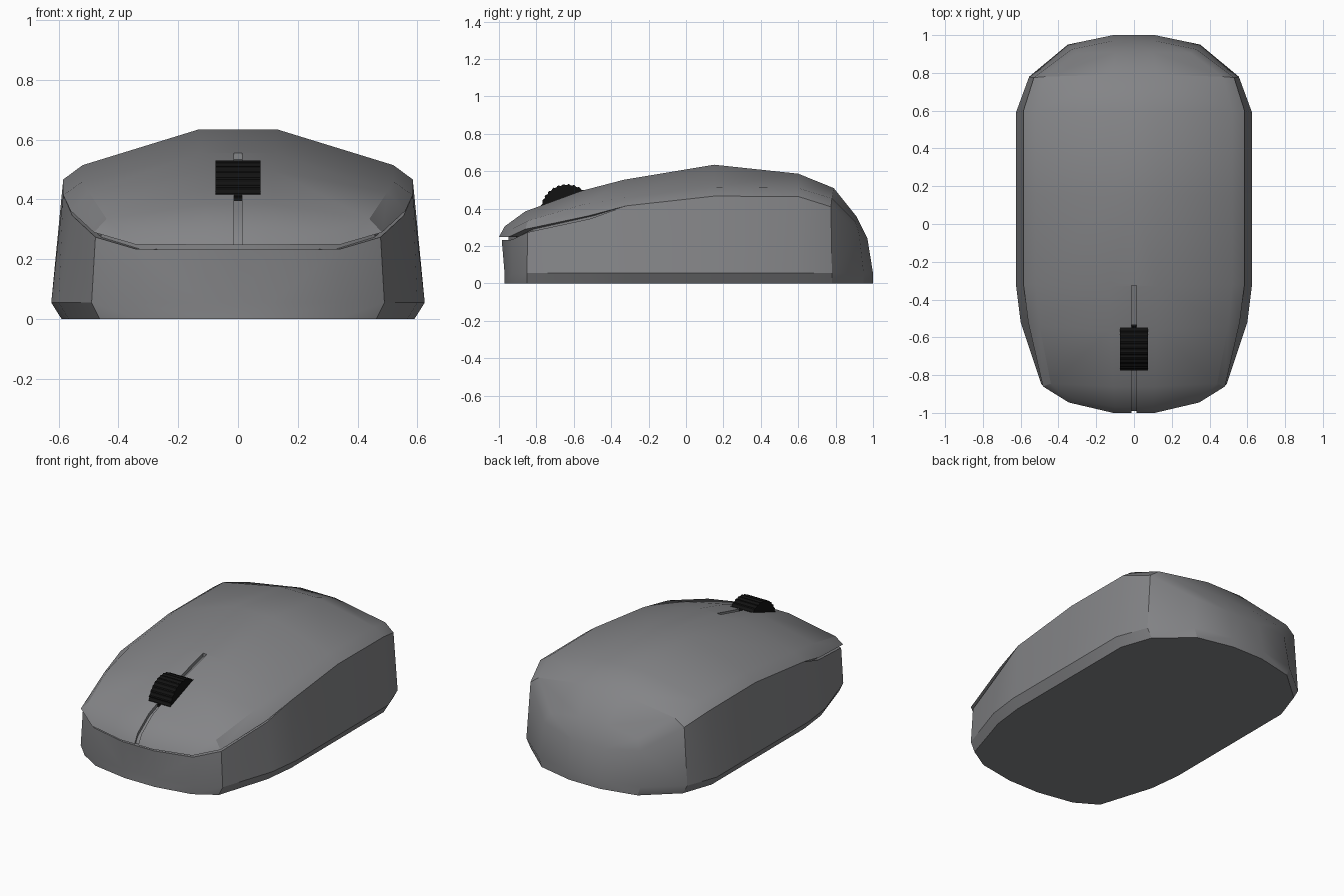
import bpy, bmesh, math
from mathutils import Vector

if "Cube" in bpy.data.objects:
    bpy.data.objects.remove(bpy.data.objects["Cube"])


def material(name, rgb):
    m = bpy.data.materials.new(name)
    m.diffuse_color = (*rgb, 1)
    m.use_nodes = True
    m.node_tree.nodes["Principled BSDF"].inputs["Base Color"].default_value = m.diffuse_color
    return m


GREY = material("shell grey", (0.23, 0.232, 0.242))
BLACK = material("wheel black", (0.006, 0.006, 0.006))


def make_object(name, bm, mat):
    bmesh.ops.recalc_face_normals(bm, faces=bm.faces[:])
    me = bpy.data.meshes.new(name)
    bm.to_mesh(me)
    bm.free()
    me.materials.append(mat)
    ob = bpy.data.objects.new(name, me)
    bpy.context.collection.objects.link(ob)
    return ob


def activate(ob):
    bpy.ops.object.select_all(action='DESELECT')
    ob.select_set(True)
    bpy.context.view_layer.objects.active = ob


# half outlines from front centre to back centre
low = [(.11, -.97), (.35, -.93), (.49, -.85), (.6, -.52), (.625, -.32),
       (.625, .15), (.625, .59), (.555, .78), (.35, .95), (.11, 1)]
rim = [(.11, -1, .248), (.345, -.945, .25), (.482, -.86, .29), (.56, -.52, .362),
       (.585, -.32, .415), (.585, .15, .467), (.585, .6, .465), (.53, .775, .41),
       (.33, .925, .27), (.11, .97, .24)]
shoulder = [(.32, -.925, .295), (.44, -.845, .335), (.5, -.54, .425), (.52, -.32, .46),
            (.52, .15, .515), (.52, .6, .51), (.47, .78, .455), (.3, .905, .33)]
ridge = [(.1, -.97, .305), (.11, -.86, .385), (.12, -.56, .495), (.13, -.33, .555),
         (.13, .15, .635), (.13, .6, .587), (.12, .79, .51), (.1, .91, .36)]
shoulder = [rim[0]] + shoulder + [rim[-1]]
ridge = [rim[0]] + ridge + [rim[-1]]


def station(i):
    """Section from the bottom centre, round the side, to the top centre."""
    lx, ly = low[i]
    r = Vector(rim[i])
    seam = [r, r, r]
    if i < 4:  # open seam under the front buttons
        b = Vector((r.x * .99, r.y * .985, r.z - .016))
        seam = [b, Vector((r.x * .95, r.y * .95, b.z)), Vector((r.x * .95, r.y * .95, r.z))]
    c = ridge[i]
    return [Vector((0, ly, 0)), Vector((lx * .945, ly, 0)), Vector((lx, ly, .055)),
            *seam, r, Vector(shoulder[i]), Vector(c), Vector((0, c[1], c[2]))]


# body shell: loft half the body, then mirror
sections = [station(i) for i in range(10)]
flat = lambda s: [Vector((0, p.y, p.z)) for p in s]
sections = [flat(sections[0])] + sections + [flat(sections[-1])]
bm = bmesh.new()
found = {}


def vert(p):
    k = tuple(round(c, 4) for c in p)
    if k not in found:
        found[k] = bm.verts.new(k)
    return found[k]


for a, b in zip(sections, sections[1:]):
    for j in range(len(a) - 1):
        quad = list(dict.fromkeys(vert(p) for p in (a[j], a[j + 1], b[j + 1], b[j])))
        if len(quad) > 2 and not all(abs(v.co.x) < 1e-5 for v in quad):
            bm.faces.new(quad)
body = make_object("mouse_body", bm, GREY)
mir = body.modifiers.new("mirror", 'MIRROR')
mir.use_axis[0] = True

# slot between the two buttons, following the top profile
line = [(-1.03, .22), (-1, .25), (-.97, .305), (-.86, .385), (-.56, .495), (-.325, .556)]
bm = bmesh.new()
rows = [[bm.verts.new((x, y, z + dz)) for x, dz in
         ((-.013, -.022), (.013, -.022), (.013, .06), (-.013, .06))] for y, z in line]
for a, b in zip(rows, rows[1:]):
    for j in range(4):
        bm.faces.new((a[j], a[(j + 1) % 4], b[(j + 1) % 4], b[j]))
bm.faces.new(rows[0])
bm.faces.new(rows[-1])
cutter = make_object("slot_cutter", bm, GREY)
cutter.hide_render = True
cut = body.modifiers.new("slot", 'BOOLEAN')
cut.operation = 'DIFFERENCE'
cut.solver = 'EXACT'
cut.object = cutter
activate(body)
for m in ("mirror", "slot"):
    bpy.ops.object.modifier_apply(modifier=m)
bpy.data.objects.remove(cutter)
bpy.ops.object.shade_smooth_by_angle(angle=math.radians(30))

# ribbed scroll wheel
bm = bmesh.new()
N = 120
rings = []
for x in (-.075, .075):
    rings.append([bm.verts.new((x, -.637 + r * math.cos(t), .39 + r * math.sin(t)))
                  for k in range(N)
                  for t, r in [(2 * math.pi * k / N, .141 if k % 4 < 2 else .136)]])
for k in range(N):
    n = (k + 1) % N
    bm.faces.new((rings[0][k], rings[0][n], rings[1][n], rings[1][k]))
for ring in rings:
    bm.faces.new(ring)
make_object("scroll_wheel", bm, BLACK)
